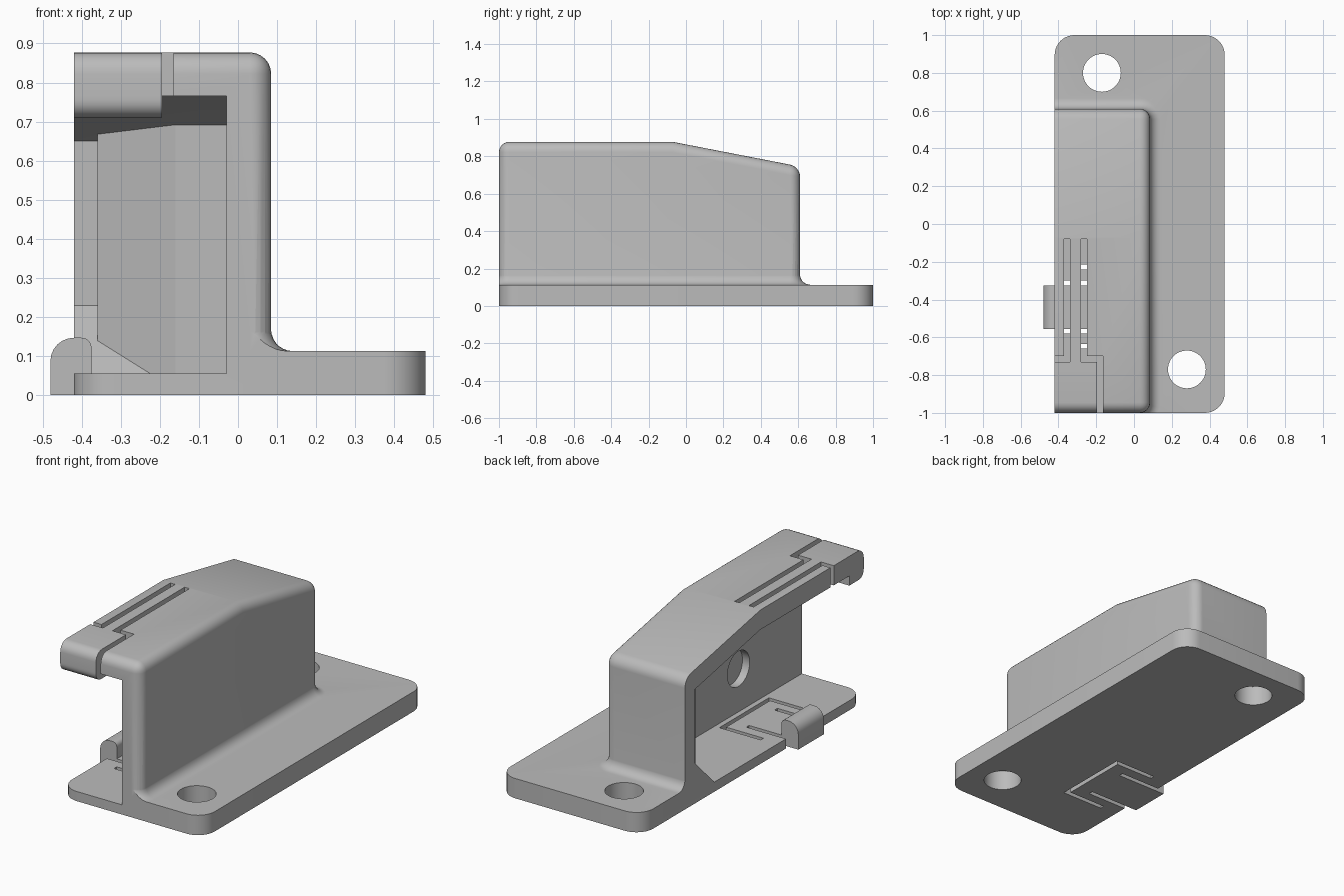
import bpy, bmesh
from math import sin, cos, pi
from mathutils import Vector

if "Cube" in bpy.data.objects:
    bpy.data.objects.remove(bpy.data.objects["Cube"])

grey = bpy.data.materials.new("plain grey")
grey.use_nodes = True
colour = (0.5, 0.5, 0.5, 1)
grey.diffuse_color = colour
grey.node_tree.nodes["Principled BSDF"].inputs["Base Color"].default_value = colour


def finish(name, bm):
    bmesh.ops.recalc_face_normals(bm, faces=bm.faces)
    mesh = bpy.data.meshes.new(name)
    bm.to_mesh(mesh)
    bm.free()
    mesh.materials.append(grey)
    obj = bpy.data.objects.new(name, mesh)
    bpy.context.collection.objects.link(obj)
    return obj


def loft(name, rings):
    bm = bmesh.new()
    rows = [[bm.verts.new(p) for p in ring] for ring in rings]
    n = len(rows[0])
    for low, high in zip(rows, rows[1:]):
        for i in range(n):
            j = (i + 1) % n
            bm.faces.new((low[i], low[j], high[j], high[i]))
    bm.faces.new(rows[0])
    bm.faces.new(rows[-1])
    return finish(name, bm)


def prism(name, outline, lo, hi, axis):
    """Extrude a 2D outline between lo and hi along the given axis."""
    def lift(p, a):
        q = list(p)
        q.insert(axis, a)
        return q
    return loft(name, [[lift(p, a) for p in outline] for a in (lo, hi)])


def box(name, x0, x1, y0, y1, z0, z1):
    return prism(name, [(x0, y0), (x1, y0), (x1, y1), (x0, y1)], z0, z1, 2)


def round_edges(obj, radius, rule, segments=6):
    """Round every edge whose two ends and direction satisfy the rule."""
    bm = bmesh.new()
    bm.from_mesh(obj.data)
    chosen = [e for e in bm.edges if rule(*(v.co for v in e.verts))]
    bmesh.ops.bevel(bm, geom=chosen, offset=radius, segments=segments,
                    profile=0.5, affect='EDGES')
    bm.to_mesh(obj.data)
    bm.free()


def combine(target, other, operation):
    mod = target.modifiers.new("combine", 'BOOLEAN')
    mod.object, mod.operation, mod.solver = other, operation, 'EXACT'
    bpy.context.view_layer.objects.active = target
    bpy.ops.object.modifier_apply(modifier=mod.name)
    bpy.data.objects.remove(other)


def rounded_rect(x0, x1, y0, y1, r, steps=6):
    pts = []
    corners = [(x1 - r, y1 - r), (x0 + r, y1 - r), (x0 + r, y0 + r), (x1 - r, y0 + r)]
    for k, (cx, cy) in enumerate(corners):
        for i in range(steps + 1):
            a = (k + i / steps) * pi / 2
            pts.append((cx + r * cos(a), cy + r * sin(a)))
    return pts


def disc(cx, cy, r, n=48):
    return [(cx + r * cos(2 * pi * i / n), cy + r * sin(2 * pi * i / n)) for i in range(n)]


LEFT, RIGHT, FRONT, BACK = -0.42, 0.085, -1.0, 0.61
PLATE, FLOOR, ROOF, CEILING, R = 0.113, 0.055, 0.877, 0.765, 0.055

# Base plate
body = prism("bracket_body", rounded_rect(LEFT, 0.48, -1, 1, 0.105, 10), 0, PLATE, 2)

# Cover with sloping rear roof, rounded on its outer edges
cover = prism("cover", [(FRONT, 0.06), (BACK, 0.06), (BACK, 0.745), (-0.07, ROOF), (FRONT, ROOF)],
              LEFT, RIGHT, 0)


def outer_edge(a, b):
    if max(a.z, b.z) < 0.1 or max(a.x, b.x) < 0:
        return False
    if min(a.x, b.x) > 0:
        return True
    return min(a.z, b.z) > 0.5 and abs(a.y + 0.07) > 0.01


round_edges(cover, R, outer_edge)
combine(body, cover, 'UNION')

# Fillet where the cover meets the plate
rings = [(R, 0.06)]
for i in range(8):
    t = i / 7 * pi / 2
    rings.append((R * (1 - sin(t)) - (0.001 if i == 7 else 0), PLATE + R * (1 - cos(t))))
fillet = loft("fillet", [[(x, y, z) for x, y in
              rounded_rect(-0.6 - d, RIGHT + d, FRONT - d, BACK + d, R + d)] for d, z in rings])
combine(fillet, box("clip_box", LEFT, 0.4, FRONT, 0.9, 0, 0.5), 'INTERSECT')
combine(body, fillet, 'UNION')

# Cavity open to the front and one side, with an angled inner back wall
cavity = prism("cavity", [(-1.1, FLOOR), (0.345, FLOOR), (0.52, 0.23), (0.52, 0.65),
                          (-0.07, CEILING), (-1.1, CEILING)], -0.6, -0.03, 0)
back_wall = prism("back_wall", [(-0.36, 0.43), (-0.16, 0.305), (0.1, 0.305), (0.1, 0.7),
                                (-0.36, 0.7)], 0, 1, 2)
combine(cavity, back_wall, 'DIFFERENCE')
combine(body, cavity, 'DIFFERENCE')

# Screw holes and the shallow round recess in the side wall
for x, y in [(-0.17, 0.8), (0.28, -0.77)]:
    combine(body, prism("screw_hole", disc(x, y, 0.1), -0.1, 0.3, 2), 'DIFFERENCE')
combine(body, prism("recess", disc(-0.43, 0.3, 0.1), -0.1, 0.015, 0), 'DIFFERENCE')

# Slots that free the upper tongue and its head
upper_slots = [
    [(-0.5, -0.73), (-0.34, -0.73), (-0.34, -0.08), (-0.37, -0.08), (-0.37, -0.70), (-0.5, -0.70)],
    [(-0.195, -1.1), (-0.165, -1.1), (-0.165, -0.70), (-0.25, -0.70), (-0.25, -0.08),
     (-0.28, -0.08), (-0.28, -0.73), (-0.195, -0.73)]]
for outline in upper_slots:
    combine(body, prism("upper_slot", outline, 0.5, 1, 2), 'DIFFERENCE')

# Slots in the floor: a U around the clip tab and two open cuts beside it
u_slot = [(-0.32, -0.215), (-0.06, -0.215), (-0.06, -0.66), (-0.32, -0.66),
          (-0.32, -0.635), (-0.085, -0.635), (-0.085, -0.24), (-0.32, -0.24)]
combine(body, prism("u_slot", u_slot, -0.1, 0.09, 2), 'DIFFERENCE')
for y in (-0.325, -0.58):
    combine(body, box("tab_cut", -0.5, -0.17, y, y + 0.025, -0.1, 0.09), 'DIFFERENCE')

# Rounded clip on the floor tab
clip = box("clip", -0.48, -0.375, -0.555, -0.325, 0, 0.147)
round_edges(clip, 0.06, lambda a, b: min(a.z, b.z) > 0.1 and max(a.x, b.x) < -0.45)
round_edges(clip, 0.025, lambda a, b: min(a.z, b.z) > 0.1 and min(a.x, b.x) > -0.38)
combine(body, clip, 'UNION')

# Hook under the head of the upper tongue
hook = box("tongue_hook", LEFT, -0.195, FRONT, -0.87, 0.71, CEILING)
round_edges(hook, 0.045, lambda a, b: max(a.z, b.z) < 0.72 and max(a.y, b.y) < -0.99)

for obj in (body, hook):
    bpy.ops.object.select_all(action='DESELECT')
    obj.select_set(True)
    bpy.context.view_layer.objects.active = obj
    bpy.ops.object.shade_smooth_by_angle(angle=0.5)
